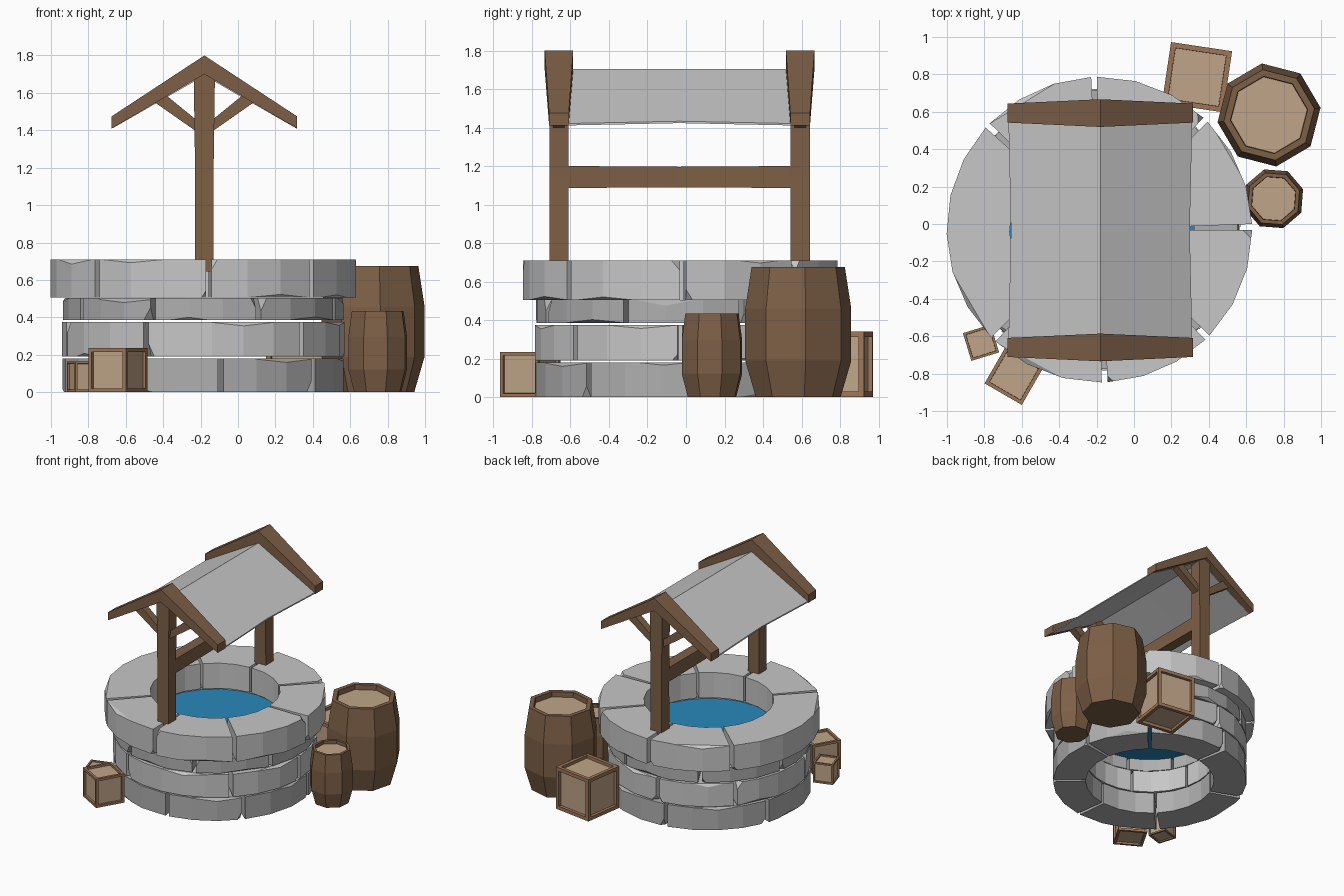
import bpy, bmesh, math, random
from mathutils import Vector, Matrix

if "Cube" in bpy.data.objects:
    bpy.data.objects.remove(bpy.data.objects["Cube"])

random.seed(4)
CX, CY = -0.185, -0.03          # well centre


def material(name, rgb):
    m = bpy.data.materials.new(name)
    m.diffuse_color = (*rgb, 1)
    m.use_nodes = True
    m.node_tree.nodes["Principled BSDF"].inputs["Base Color"].default_value = m.diffuse_color
    return m


LIGHT_STONE = material("light stone", (0.57, 0.57, 0.57))
GREY_STONE = material("grey stone", (0.43, 0.43, 0.43))
DARK_WOOD = material("dark wood", (0.205, 0.115, 0.062))
MID_WOOD = material("mid wood", (0.34, 0.185, 0.098))
PALE_WOOD = material("pale wood", (0.53, 0.375, 0.25))
WATER = material("water blue", (0.022, 0.25, 0.50))


def finish(bm, name, mats):
    bmesh.ops.recalc_face_normals(bm, faces=bm.faces)
    me = bpy.data.meshes.new(name)
    bm.to_mesh(me)
    bm.free()
    for m in mats:
        me.materials.append(m)
    ob = bpy.data.objects.new(name, me)
    bpy.context.collection.objects.link(ob)
    return ob


def loft(sections, end_mat=0):
    """Skin a row of equal-sized point loops and cap both ends."""
    bm = bmesh.new()
    rings = [[bm.verts.new(p) for p in s] for s in sections]
    n = len(rings[0])
    for a, b in zip(rings, rings[1:]):
        for i in range(n):
            j = (i + 1) % n
            bm.faces.new((a[i], a[j], b[j], b[i]))
    bm.faces.new(rings[0])
    bm.faces.new(rings[-1]).material_index = end_mat
    return bm


def chip(bm, point, normal, depth):
    """Slice a flat chip off a stone."""
    n = Vector(normal).normalized()
    cut = bmesh.ops.bisect_plane(
        bm, geom=bm.verts[:] + bm.edges[:] + bm.faces[:], dist=1e-5,
        plane_co=Vector(point) - n * depth, plane_no=n, clear_outer=True)
    edges = [e for e in cut["geom_cut"] if isinstance(e, bmesh.types.BMEdge)]
    bmesh.ops.holes_fill(bm, edges=edges, sides=0)


def stone_ring(name, joints, ri, ro, z0, z1, mat):
    for k, start in enumerate(joints):
        end = joints[k + 1] if k + 1 < len(joints) else joints[0] + 360
        a0, a1 = math.radians(start + 1.1), math.radians(end - 1.1)
        steps = max(2, round((end - start) / 15))
        secs = []
        for i in range(steps + 1):
            a = a0 + (a1 - a0) * i / steps
            c, s = math.cos(a), math.sin(a)
            secs.append([(CX + r * c, CY + r * s, z) for r, z in
                         ((ro, z0), (ri, z0), (ri, z1), (ro, z1))])
        bm = loft(secs)
        # worn end corner
        side = random.choice((-1, 1))
        top = random.choice((-1, 1))
        a = a1 if side > 0 else a0
        c, s = math.cos(a), math.sin(a)
        chip(bm, (CX + ro * c, CY + ro * s, z1 if top > 0 else z0),
             (c - side * s, s + side * c, top * random.uniform(0.5, 1)),
             random.uniform(0.015, 0.03))
        # worn outer edge
        a = a0 + (a1 - a0) * random.randint(1, steps - 1) / steps
        c, s = math.cos(a), math.sin(a)
        chip(bm, (CX + ro * c, CY + ro * s, z0 if top > 0 else z1),
             (c, s, -top * random.uniform(0.6, 1.5)), random.uniform(0.01, 0.018))
        finish(bm, f"{name}_stone_{k + 1}", [mat])


# Four courses of stone
stone_ring("bottom_course", [-135, -83, -39, 10, 50, 100, 160], 0.50, 0.755, 0, 0.18, GREY_STONE)
stone_ring("middle_course", [-114, -46, 0, 45, 95, 140, 195], 0.50, 0.755, 0.19, 0.375, LIGHT_STONE)
stone_ring("upper_course", [-111, -67, -22, 25, 70, 120, 170, 210], 0.51, 0.752, 0.385, 0.503, GREY_STONE)
stone_ring("rim", [-134, -88, -45, 1, 46, 92, 137], 0.48, 0.817, 0.505, 0.71, LIGHT_STONE)

# Water
bm = bmesh.new()
bmesh.ops.create_circle(bm, cap_ends=True, segments=24, radius=0.525,
                        matrix=Matrix.Translation((CX, CY, 0.485)))
finish(bm, "water", [WATER])

# Two gable frames: post, rafter pair and braces
X0 = -0.18
for label, y in (("front", -0.66), ("back", 0.593)):
    secs = [[(X0 + sx * h, y + sy * 0.05, z) for sx, sy in ((-1, -1), (1, -1), (1, 1), (-1, 1))]
            for z, h in ((0.645, 0.05), (1.15, 0.049), (1.72, 0.057))]
    finish(loft(secs), label + "_post", [DARK_WOOD])
    secs = [[(X0 + x, y - h, zb), (X0 + x, y + h, zb), (X0 + x, y + h, zt), (X0 + x, y - h, zt)]
            for x, h, zb, zt in ((-0.495, 0.051, 1.41, 1.475), (0, 0.074, 1.70, 1.80),
                                 (0.495, 0.051, 1.41, 1.475))]
    finish(loft(secs), label + "_rafters", [DARK_WOOD])
    for side, sx in (("left", -1), ("right", 1)):
        secs = [[(X0 + sx * xa, y - 0.03, za), (X0 + sx * xa, y + 0.03, za),
                 (X0 + sx * xb, y + 0.03, zb), (X0 + sx * xb, y - 0.03, zb)]
                for xa, za, xb, zb in ((0.03, 1.385, 0.03, 1.445), (0.28, 1.56, 0.22, 1.60))]
        finish(loft(secs), f"{label}_{side}_brace", [DARK_WOOD])

# Crossbeam between the posts
secs = [[(X0 - h, y, 1.143 - h * 1.3), (X0 + h, y, 1.143 - h * 1.3),
         (X0 + h, y, 1.143 + h * 1.3), (X0 - h, y, 1.143 + h * 1.3)]
        for y, h in ((-0.64, 0.044), (-0.035, 0.041), (0.57, 0.044))]
finish(loft(secs), "crossbeam", [DARK_WOOD])

# Roof sheet, slightly drawn in at the middle
secs = [[(X0 - w, y, z), (X0, y, 1.703), (X0 + w, y, z),
         (X0 + w, y, z - 0.01), (X0, y, 1.692), (X0 - w, y, z - 0.01)]
        for y, w, z in ((-0.66, 0.492, 1.42), (-0.035, 0.478, 1.433), (0.593, 0.492, 1.42))]
finish(loft(secs), "roof", [LIGHT_STONE])


# Barrels: eight sides with a sunken pale lid
def barrel(name, x, y, r, h, turn):
    profile = ((0.8, 0), (1, 0.28), (1, 0.68), (0.88, 1), (0.75, 1), (0.74, 0.94))
    secs = [[(x + r * f * math.cos(math.radians(turn + 45 * i)),
              y + r * f * math.sin(math.radians(turn + 45 * i)), h * z) for i in range(8)]
            for f, z in profile]
    finish(loft(secs, 1), name, [DARK_WOOD, PALE_WOOD])


barrel("large_barrel", 0.722, 0.583, 0.278, 0.675, 8)
barrel("small_barrel", 0.747, 0.135, 0.165, 0.435, 18)


# Crates: framed cubes with sunken pale panels
def crate(name, x, y, size, h, turn):
    bm = bmesh.new()
    bmesh.ops.create_cube(bm, size=1)
    bmesh.ops.scale(bm, vec=(size, size, h), verts=bm.verts)
    panels = bm.faces[:]
    bmesh.ops.inset_individual(bm, faces=panels, thickness=size * 0.12)
    bmesh.ops.inset_individual(bm, faces=panels, thickness=0.001, depth=-size * 0.07)
    for f in panels:
        f.material_index = 1
    ob = finish(bm, name, [MID_WOOD, PALE_WOOD])
    ob.location = (x, y, h / 2)
    ob.rotation_euler.z = math.radians(turn)


crate("back_crate", 0.337, 0.785, 0.33, 0.34, -8.5)
crate("front_crate", -0.642, -0.81, 0.23, 0.235, -30)
crate("small_crate", -0.818, -0.635, 0.155, 0.165, 17)
